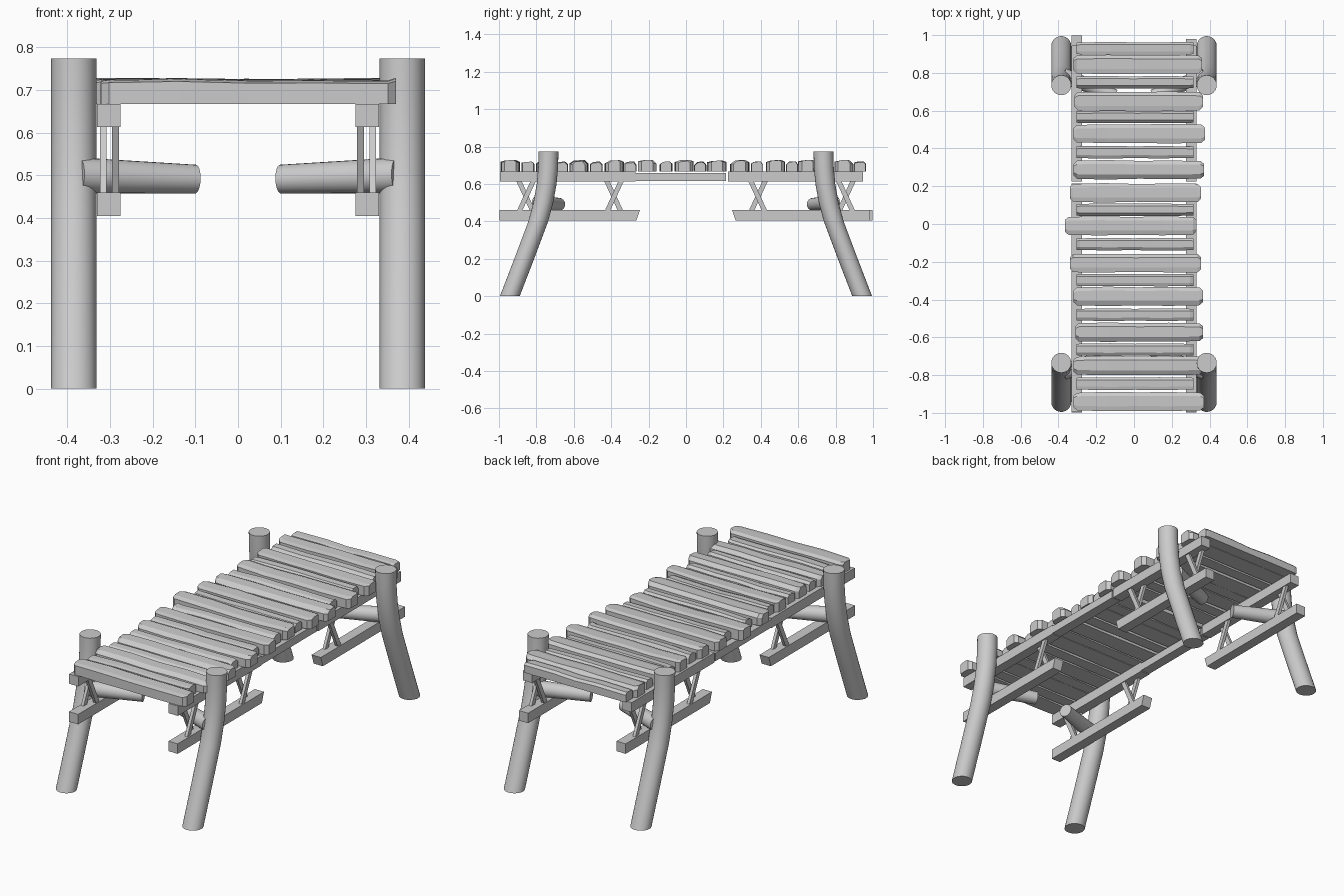
import bpy, bmesh, math, random
from mathutils import Vector

if "Cube" in bpy.data.objects:
    bpy.data.objects.remove(bpy.data.objects["Cube"])

random.seed(4)


def loft(name, rings, smooth=None):
    """Skin a list of equal-length rings and cap both ends."""
    bm = bmesh.new()
    rows = [[bm.verts.new(p) for p in r] for r in rings]
    n = len(rows[0])
    for a, b in zip(rows, rows[1:]):
        for i in range(n):
            j = (i + 1) % n
            bm.faces.new((a[i], a[j], b[j], b[i]))
    bm.faces.new(rows[0][::-1])
    bm.faces.new(rows[-1])
    bmesh.ops.recalc_face_normals(bm, faces=bm.faces)
    me = bpy.data.meshes.new(name)
    bm.to_mesh(me)
    bm.free()
    if smooth:
        me.shade_smooth()
        me.set_sharp_from_angle(angle=math.radians(smooth))
    ob = bpy.data.objects.new(name, me)
    bpy.context.collection.objects.link(ob)
    return ob


def prism(name, yz, x0, x1):
    """Extrude a yz outline along x."""
    return loft(name, [[(x, y, z) for y, z in yz] for x in (x0, x1)])


def strip(name, a, b, w, x0, x1):
    """Flat strip between two yz points."""
    a, b = Vector(a), Vector(b)
    d = (b - a).normalized()
    n = Vector((-d.y, d.x)) * w / 2
    return prism(name, [a + n, b + n, b - n, a - n], x0, x1)


# Deck planks: centre y, left end, right end, half width
wide = [(-.94, -.32, .37), (-.75, -.32, .365), (-.573, -.31, .365), (-.383, -.32, .365),
        (-.207, -.34, .355), (-.01, -.365, .33), (.165, -.34, .355), (.287, -.32, .37),
        (.478, -.32, .375), (.65, -.315, .365), (.845, -.32, .36)]
narrow = [-.845, -.665, -.48, -.297, -.107, .075, .38, .567, .75, .93]
planks = [(y, a, b, .05) for y, a, b in wide] + [(y, -.305, .315, .033) for y in narrow]


def plank(y, a, b, h):
    top = .726 if h > .04 else .718
    c1, c2 = random.uniform(.006, .02), random.uniform(.006, .02)
    stations = [(a, .62), (a + .018, .95), (a + .18, 1), ((a + b) / 2, .96),
                (b - .18, 1), (b - .018, .95), (b, .62)]
    rings = []
    for i, (x, s) in enumerate(stations):
        if h < .04:
            s = max(s, .9)
        w = h * (s + random.uniform(-.03, .03))
        t = top + random.uniform(-.004, .003)
        rings.append([(x, y - w, .667), (x, y + w, .667), (x, y + w, t - c1),
                      (x, y + w * .6, t), (x, y - w * .5, t - .002), (x, y - w, t - c2)])
    loft("deck_plank", rings)


for p in planks:
    plank(*p)

# Post centre line in yz, smoothed with a cubic pass
path = [(-.942, 0), (-.865, .2), (-.79, .4), (-.763, .5), (-.745, .6), (-.737, .69), (-.735, .774)]
N = 24

for sx in (-1, 1):
    xa, xb = sorted((sx * .275, sx * .331))
    # Upper rails in three lengths, the middle one slightly lower
    for y0, y1, z0, z1 in ((-.995, -.27, .613, .667), (-.27, .215, .617, .66), (.225, .945, .613, .667)):
        prism("upper_rail", [(y0, z0), (y1, z0), (y1, z1), (y0, z1)], xa, xb)
    for sy in (-1, 1):
        # Curved corner post
        loft("corner_post", [[(sx * .385 + .053 * math.cos(2 * math.pi * k / N),
                               sy * -y + .053 * math.sin(2 * math.pi * k / N), z)
                              for k in range(N)] for y, z in path], 40)
        # Lower rail with slanted inner end
        end = .98 if (sx, sy) == (1, 1) else .997
        prism("lower_rail", [(sy * end, .405), (sy * .265, .405), (sy * .247, .46), (sy * end, .46)], xa, xb)
        # Crossed braces between the rails
        for yc in (.385, .855):
            for d, x in ((1, .287), (-1, .316)):
                strip("cross_brace", (sy * (yc - .038 * d), .45), (sy * (yc + .045 * d), .63),
                      .026, sx * (x - .008), sx * (x + .008))
        # Tapered stub log pointing inward from the post
        a = Vector((sx * .375, sy * .785, .5))
        b = Vector((sx * .10, sy * .678, .491))
        d = (b - a).normalized()
        u = d.cross(Vector((0, 0, 1))).normalized()
        v = u.cross(d)
        loft("stub_log", [[c + (u * math.cos(2 * math.pi * k / N) + v * math.sin(2 * math.pi * k / N)) * r
                           for k in range(N)] for c, r in ((a, .042), (b, .034))], 40)
